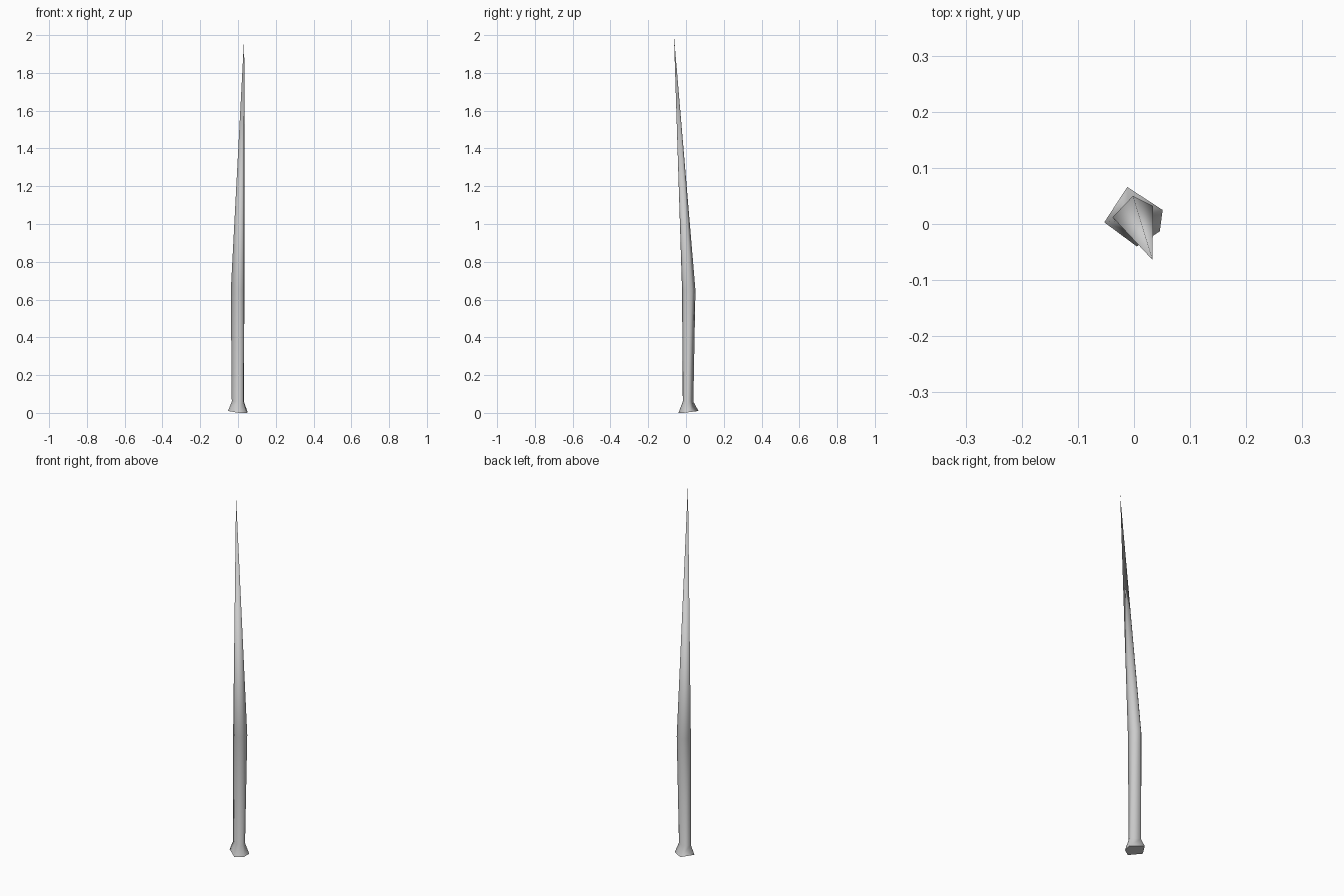
import bpy, bmesh

if "Cube" in bpy.data.objects:
    bpy.data.objects.remove(bpy.data.objects["Cube"])

# Cross-sections of the spike, five corners each (x, y, z)
flare = [(-0.053, 0.003, 0.01), (0.005, -0.04, 0.0), (0.046, -0.013, 0.0),
         (0.051, 0.025, 0.005), (-0.012, 0.066, 0.01)]
neck = [(-0.033, 0.005, 0.06), (0.003, -0.017, 0.06), (0.029, -0.005, 0.06),
        (0.031, 0.017, 0.06), (-0.01, 0.039, 0.06)]
bend = [(-0.038, 0.012, 0.65), (0.002, -0.021, 0.65), (0.032, -0.008, 0.65),
        (0.034, 0.032, 0.65), (-0.002, 0.05, 0.65)]
tip = (0.033, -0.064, 2.0)

bm = bmesh.new()
rings = [[bm.verts.new(p) for p in ring] for ring in (flare, neck, bend)]
top = bm.verts.new(tip)
# Flared foot and shaft
for low, high in zip(rings, rings[1:]):
    for i in range(5):
        j = (i + 1) % 5
        bm.faces.new((low[i], low[j], high[j], high[i]))
# Tapered point and base cap
for i in range(5):
    bm.faces.new((rings[-1][i], rings[-1][(i + 1) % 5], top))
bm.faces.new(rings[0][::-1])
bmesh.ops.recalc_face_normals(bm, faces=bm.faces)

mesh = bpy.data.meshes.new("spike")
bm.to_mesh(mesh)
bm.free()
spike = bpy.data.objects.new("spike", mesh)
bpy.context.collection.objects.link(spike)

# Smooth sides, sharp base rim
for face in mesh.polygons:
    face.use_smooth = len(face.vertices) < 5
